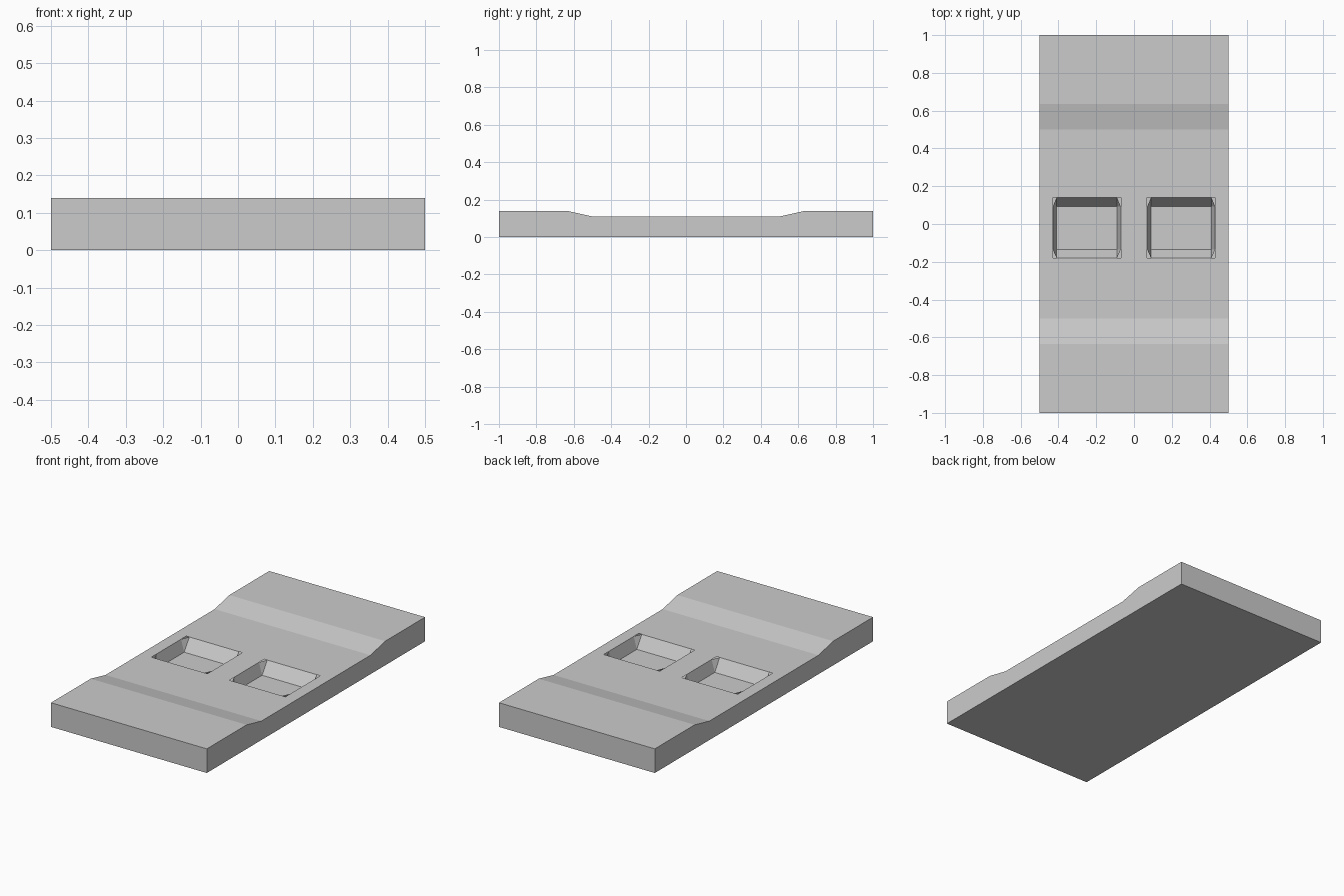
import bpy, bmesh

if "Cube" in bpy.data.objects:
    bpy.data.objects.remove(bpy.data.objects["Cube"])

TOP = [(-1, .14), (-.635, .14), (-.5, .11), (-.18, .11),
       (.14, .11), (.5, .11), (.635, .14), (1, .14)]
XS = [-.5, -.43, -.07, .07, .43, .5]
FLOOR = .04


def make_object(name, bm):
    bmesh.ops.remove_doubles(bm, verts=bm.verts, dist=1e-5)
    mesh = bpy.data.meshes.new(name)
    bm.to_mesh(mesh)
    bm.free()
    obj = bpy.data.objects.new(name, mesh)
    bpy.context.collection.objects.link(obj)
    return obj


def face(bm, pts):
    return bm.faces.new([bm.verts.new(p) for p in pts])


# Slab: stepped top with two open pocket cells, plus sides and underside
bm = bmesh.new()
for i, (xa, xb) in enumerate(zip(XS, XS[1:])):
    for (ya, za), (yb, zb) in zip(TOP, TOP[1:]):
        if ya == -.18 and i in (1, 3):
            continue
        face(bm, [(xa, ya, za), (xb, ya, za), (xb, yb, zb), (xa, yb, zb)])
    face(bm, [(xa, -1, 0), (xb, -1, 0), (xb, -1, .14), (xa, -1, .14)])
    face(bm, [(xb, 1, 0), (xa, 1, 0), (xa, 1, .14), (xb, 1, .14)])
    face(bm, [(xa, 1, 0), (xb, 1, 0), (xb, -1, 0), (xa, -1, 0)])
face(bm, [(.5, -1, 0), (.5, 1, 0)] + [(.5, y, z) for y, z in reversed(TOP)])
face(bm, [(-.5, 1, 0), (-.5, -1, 0)] + [(-.5, y, z) for y, z in TOP])
make_object("slab", bm)


# Pocket liner: tapered walls with cut corners and a flat floor
def pocket(name, cx):
    bm = bmesh.new()
    x0, x1, y0, y1, t = .16, .18, (-.135, .092), (-.18, .14), .11
    base = [(cx - x0, y0[0]), (cx + x0, y0[0]), (cx + x0, y0[1]), (cx - x0, y0[1])]
    rim = [[(cx - x1, y0[0]), (cx - x0, y1[0])], [(cx + x0, y1[0]), (cx + x1, y0[0])],
           [(cx + x1, y0[1]), (cx + x0, y1[1])], [(cx - x0, y1[1]), (cx - x1, y0[1])]]
    face(bm, [(*p, FLOOR) for p in base])
    for i in range(4):
        j = (i + 1) % 4
        face(bm, [(*base[j], FLOOR), (*base[i], FLOOR), (*rim[i][1], t), (*rim[j][0], t)])
        face(bm, [(*base[i], FLOOR), (*rim[i][0], t), (*rim[i][1], t)])
    make_object(name, bm)


pocket("left_pocket", -.25)
pocket("right_pocket", .25)
